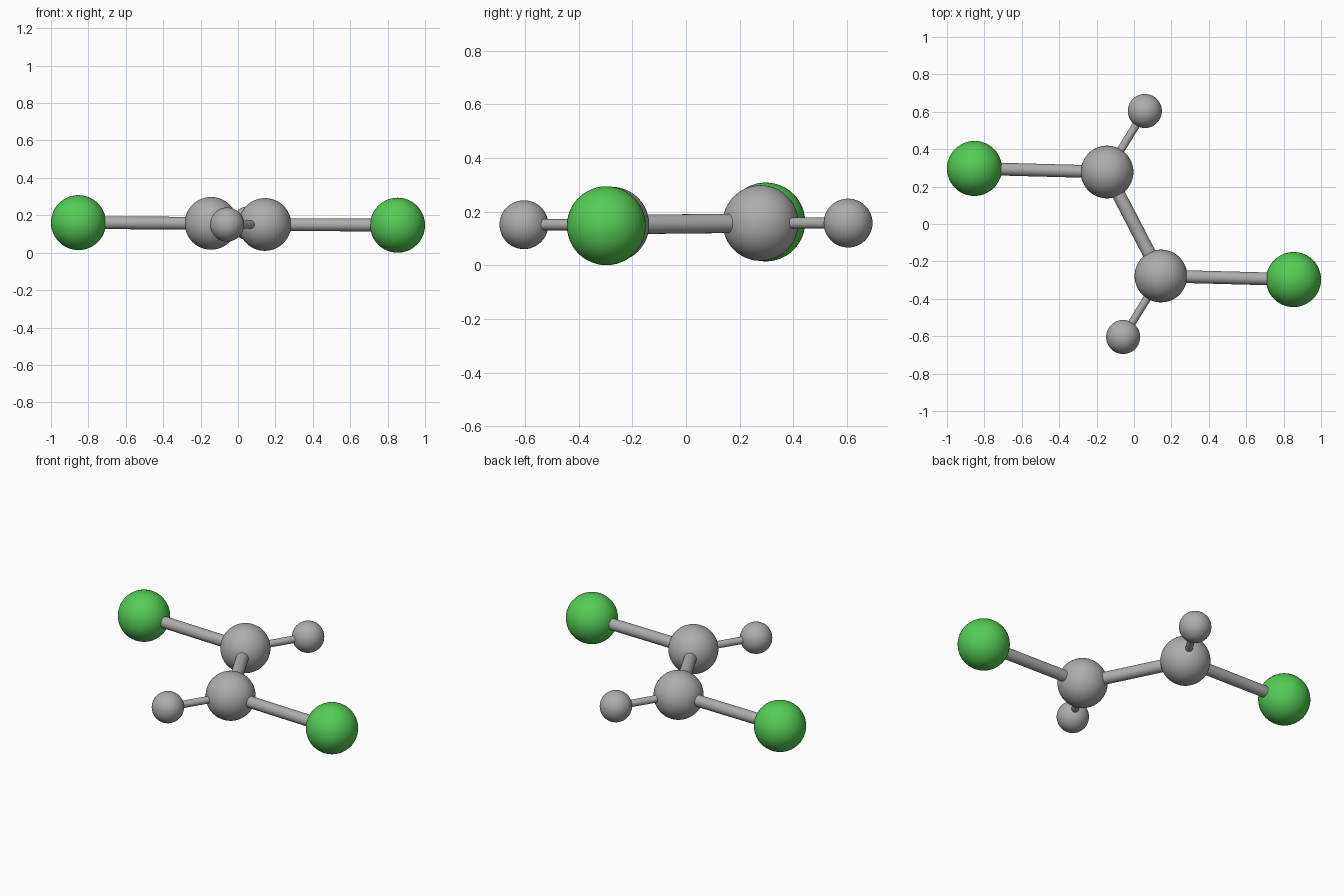
import bpy
import math
from mathutils import Vector

if "Cube" in bpy.data.objects:
    bpy.data.objects.remove(bpy.data.objects["Cube"])


def material(name, rgb):
    m = bpy.data.materials.new(name)
    m.diffuse_color = (*rgb, 1.0)
    m.use_nodes = True
    m.node_tree.nodes["Principled BSDF"].inputs["Base Color"].default_value = m.diffuse_color
    return m


GREY = material("grey", (0.42, 0.42, 0.42))
GREEN = material("green", (0.09, 0.61, 0.09))
MID_Z = 0.154


def finish(name, mat):
    obj = bpy.context.object
    obj.name = name
    obj.data.materials.append(mat)
    bpy.ops.object.shade_smooth_by_angle(angle=math.radians(40))
    return obj


def ball(name, centre, radius, mat):
    bpy.ops.mesh.primitive_uv_sphere_add(segments=48, ring_count=24,
                                         radius=radius, location=centre)
    return finish(name, mat)


def rod(name, a, b, radius):
    d = b - a
    bpy.ops.mesh.primitive_cylinder_add(vertices=24, radius=radius,
                                        depth=d.length, location=(a + b) / 2)
    bpy.context.object.rotation_euler = d.to_track_quat('Z', 'Y').to_euler()
    return finish(name, GREY)


# Each half is the other one reflected through the centre point
centres = []
for side, s in (("front", 1), ("back", -1)):
    def point(x, y, dz):
        return Vector((s * x, s * y, MID_Z + s * dz))

    core = point(0.144, -0.278, -0.003)
    green = point(0.853, -0.297, -0.007)
    small = point(-0.058, -0.604, -0.003)
    centres.append(core)

    ball(f"{side}_core_ball", core, 0.141, GREY)
    ball(f"{side}_green_ball", green, 0.147, GREEN)
    ball(f"{side}_small_ball", small, 0.091, GREY)
    rod(f"{side}_long_rod", core, green, 0.034)
    rod(f"{side}_short_rod", core, small, 0.021)

# Rod joining the two halves
rod("middle_rod", centres[0], centres[1], 0.036)
